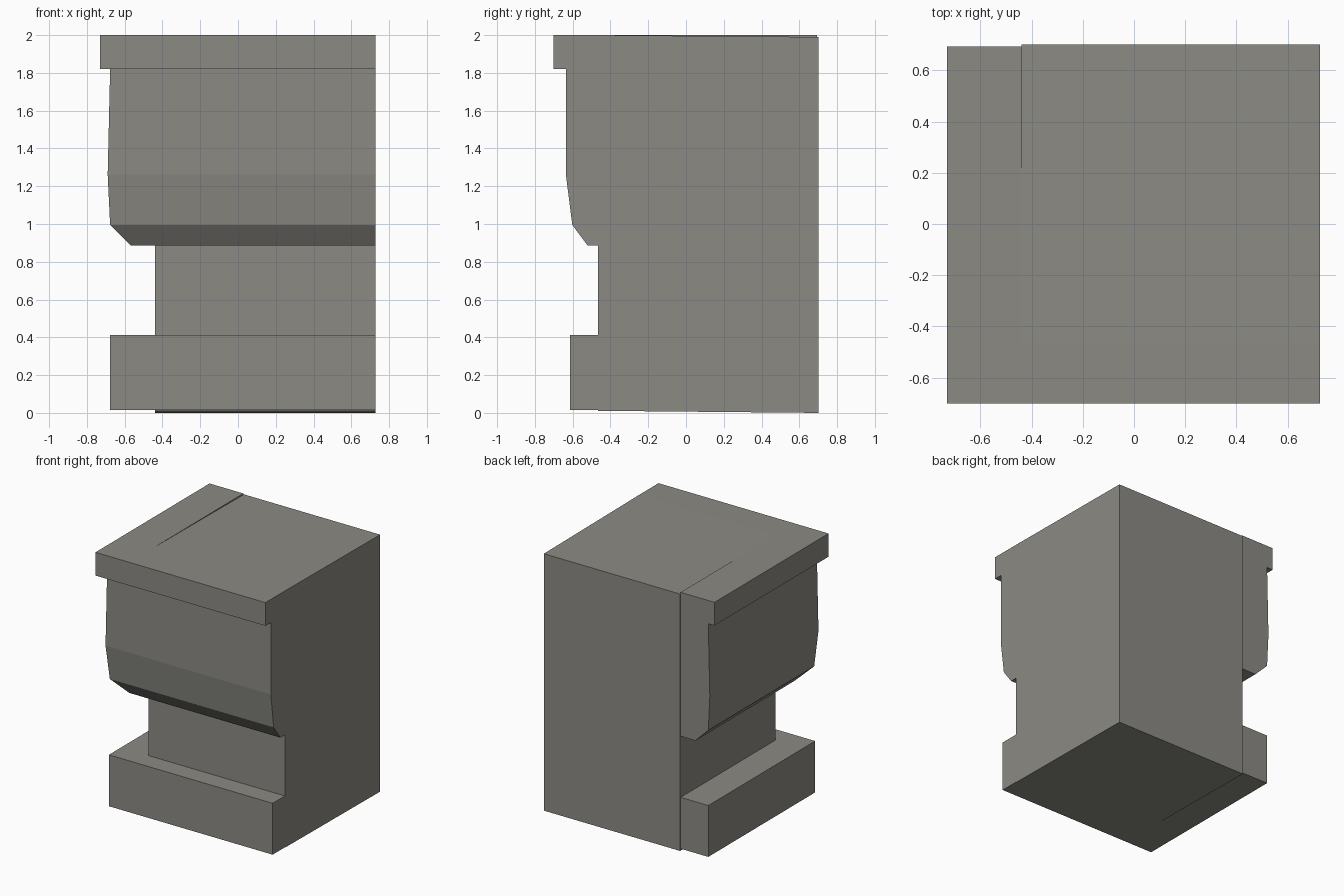
import bpy

if "Cube" in bpy.data.objects:
    bpy.data.objects.remove(bpy.data.objects["Cube"])

stone = bpy.data.materials.new("warm grey stone")
stone.diffuse_color = (0.26, 0.255, 0.23, 1)
stone.use_nodes = True
stone.node_tree.nodes["Principled BSDF"].inputs["Base Color"].default_value = stone.diffuse_color

# Shared limits of the corner block
LEFT, RIGHT, FRONT, BACK = -0.44, 0.727, -0.465, 0.702
MOULD_BACK = 0.694


def make(name, verts, faces):
    mesh = bpy.data.meshes.new(name)
    mesh.from_pydata(verts, [], faces)
    mesh.materials.append(stone)
    obj = bpy.data.objects.new(name, mesh)
    bpy.context.collection.objects.link(obj)
    return obj


def prism(name, rings):
    """Stack equal-sized counter-clockwise rings from bottom to top."""
    n = len(rings[0])
    verts = [p for ring in rings for p in ring]
    faces = [tuple(reversed(range(n))), tuple(range(len(verts) - n, len(verts)))]
    for k in range(len(rings) - 1):
        for i in range(n):
            j = (i + 1) % n
            a, b = k * n, (k + 1) * n
            faces.append((a + i, a + j, b + j, b + i))
    return make(name, verts, faces)


def moulding(name, profile):
    """L-shaped band mitred round the front left corner; profile = (x, y, z)."""
    return prism(name, [[(x, MOULD_BACK, z), (x, y, z), (RIGHT, y, z),
                         (RIGHT, FRONT, z), (LEFT, FRONT, z), (LEFT, MOULD_BACK, z)]
                        for x, y, z in profile])


# Core block, with its bottom and top dipping slightly to the back
prism("core_block", [[(LEFT, BACK, b), (LEFT, FRONT, f), (RIGHT, FRONT, f), (RIGHT, BACK, b)]
                     for f, b in ((0.011, 0.0), (2.0, 1.99))])

# Bands wrapped round the front and left sides
moulding("base_band", [(-0.677, -0.614, 0.014), (-0.677, -0.614, 0.412)])
moulding("bulging_band", [(-0.567, -0.52, 0.885), (-0.677, -0.602, 0.995),
                          (-0.69, -0.636, 1.262), (-0.677, -0.636, 1.82)])
moulding("top_ledge", [(-0.73, -0.702, 1.82), (-0.73, -0.702, 2.0)])
